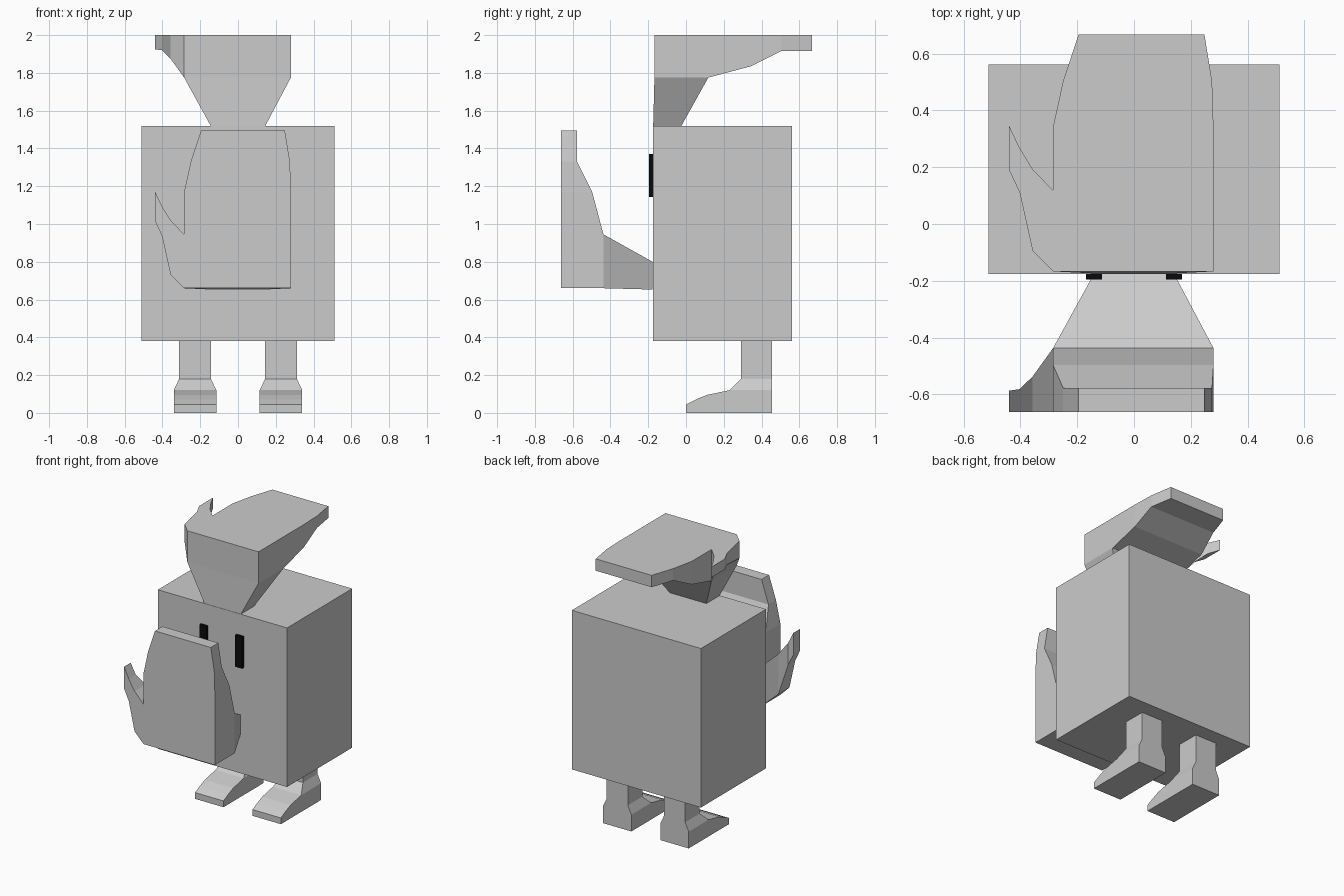
import bpy, bmesh
from mathutils import Matrix

if "Cube" in bpy.data.objects:
    bpy.data.objects.remove(bpy.data.objects["Cube"])


def loft(bm, rings, caps=(True, True), skip=()):
    """Bridge rings of points; skip holds (segment, side) faces left open."""
    vs = [[bm.verts.new(p) for p in r] for r in rings]
    n = len(vs[0])
    for i in range(len(vs) - 1):
        for j in range(n):
            if (i, j) not in skip:
                k = (j + 1) % n
                bm.faces.new((vs[i][j], vs[i][k], vs[i + 1][k], vs[i + 1][j]))
    if caps[0]:
        bm.faces.new(vs[0][::-1])
    if caps[1]:
        bm.faces.new(vs[-1])


def finish(bm, name, matrix=None, mat=None):
    bmesh.ops.remove_doubles(bm, verts=bm.verts, dist=1e-4)
    if matrix:
        bm.transform(matrix)
    bmesh.ops.recalc_face_normals(bm, faces=bm.faces)
    me = bpy.data.meshes.new(name)
    bm.to_mesh(me)
    bm.free()
    ob = bpy.data.objects.new(name, me)
    bpy.context.collection.objects.link(ob)
    if mat:
        me.materials.append(mat)
    return ob


def box(name, x, y, z, mat=None):
    bm = bmesh.new()
    loft(bm, [[(x[0], y[0], h), (x[1], y[0], h), (x[1], y[1], h), (x[0], y[1], h)]
              for h in z])
    return finish(bm, name, mat=mat)


def hand(name, matrix):
    """Mitten hand: y runs wrist to fingertips, z from wrist out to the palm."""
    bm = bmesh.new()
    top = 0.485
    # palm and fingers: y, left, right, back depth
    palm = [(0, -.285, .28, .26), (.285, -.285, .28, .26), (.51, -.285, .28, .32),
            (.67, -.25, .275, .40), (.835, -.195, .248, .40)]
    loft(bm, [[(l, y, b), (r, y, b), (r, y, top), (l, y, top)] for y, l, r, b in palm],
         skip={(0, 0), (0, 3)})
    # thumb: x, low, high, back depth
    thumb = [(-.285, 0, .285, .26), (-.357, .072, .36, .36),
             (-.403, .278, .435, .405), (-.44, .357, .513, .41)]
    loft(bm, [[(x, a, b), (x, c, b), (x, c, top), (x, a, top)] for x, a, c, b in thumb],
         caps=(False, True))
    # tapered wrist
    wrist = [(.26, -.285, .28, 0, .285), (0, -.142, .142, -.007, .14)]
    loft(bm, [[(l, a, z), (r, a, z), (r, c, z), (l, c, z)] for z, l, r, a, c in wrist],
         caps=(False, True))
    return finish(bm, name, matrix)


def leg(name, side):
    bm = bmesh.new()
    # shoe side profile: y, z
    shoe = [(.455, 0), (0, 0), (0, .045), (.05, .07), (.11, .095), (.23, .12), (.455, .12)]
    loft(bm, [[(side * x, y, z) for y, z in shoe] for x in (.115, .34)], skip={(0, 5)})
    # ankle and shin: z, inner x, outer x, front y
    shin = [(.12, .115, .34, .23), (.18, .143, .312, .29), (.382, .143, .312, .29)]
    loft(bm, [[(side * a, y, z), (side * b, y, z), (side * b, .455, z), (side * a, .455, z)]
              for z, a, b, y in shin], caps=(False, True))
    return finish(bm, name)


black = bpy.data.materials.new("black")
black.diffuse_color = (0.003, 0.003, 0.003, 1)
black.use_nodes = True
black.node_tree.nodes["Principled BSDF"].inputs["Base Color"].default_value = black.diffuse_color

# body
box("body", (-.512, .512), (-.176, .562), (.38, 1.52))

# eyes and legs, one per side
for side, label in ((-1, "right"), (1, "left")):
    box(label + "_eye", sorted((side * .113, side * .169)), (-.195, -.174), (1.143, 1.37), black)
    leg(label + "_leg", side)

# same hand on top of the head and, tipped forward, on the front
hand("top_hand", Matrix.Translation((0, -.167, 1.515)))
hand("front_hand", Matrix.Translation((0, -.177, .66)) @ Matrix.Rotation(1.5707963, 4, 'X'))
